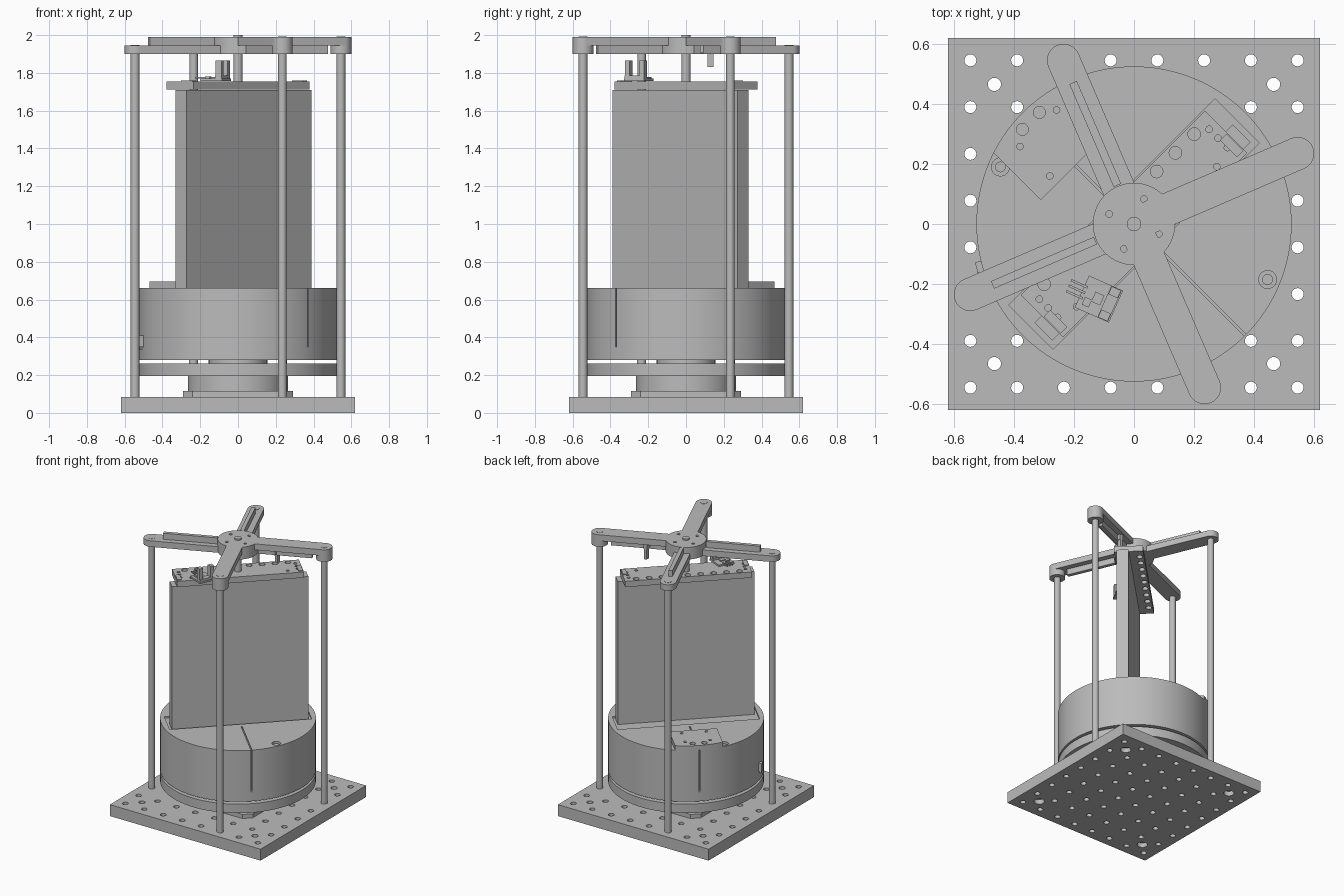
import bpy, bmesh, math
from mathutils import Matrix, Vector

cube = bpy.data.objects.get("Cube")
if cube:
    bpy.data.objects.remove(cube, do_unlink=True)

grey = bpy.data.materials.new("plain_grey")
grey.use_nodes = True
colour = (0.5, 0.5, 0.5, 1)
grey.diffuse_color = colour
grey.node_tree.nodes["Principled BSDF"].inputs["Base Color"].default_value = colour

DIAG = 45          # heading of the tall panel
ARM = 23.3         # heading of the first arm
ROD_R = 0.5935     # rod distance from the axis


def rot(deg):
    return Matrix.Rotation(math.radians(deg), 4, 'Z')


def add_prism(bm, pts, z0, z1, deg=0):
    """Extrude a counter-clockwise outline from z0 to z1."""
    m = rot(deg)
    low = [bm.verts.new(m @ Vector((x, y, z0))) for x, y in pts]
    top = [bm.verts.new(m @ Vector((x, y, z1))) for x, y in pts]
    bm.faces.new(low[::-1])
    bm.faces.new(top)
    n = len(pts)
    for i in range(n):
        j = (i + 1) % n
        bm.faces.new((low[i], low[j], top[j], top[i]))


def rect(x0, x1, y0, y1):
    return [(x0, y0), (x1, y0), (x1, y1), (x0, y1)]


def circle(x, y, r, n=24):
    return [(x + r * math.cos(math.tau * i / n), y + r * math.sin(math.tau * i / n))
            for i in range(n)]


def make(name, *parts):
    """One object from (outline, z0, z1, heading) parts."""
    bm = bmesh.new()
    for p in parts:
        add_prism(bm, *p)
    me = bpy.data.meshes.new(name)
    bm.to_mesh(me)
    bm.free()
    me.materials.append(grey)
    ob = bpy.data.objects.new(name, me)
    bpy.context.scene.collection.objects.link(ob)
    return ob


def cut(ob, *parts):
    """Subtract parts from an object and bake the result."""
    tool = make("cutter", *parts)
    tool.hide_render = True
    mod = ob.modifiers.new("cut", 'BOOLEAN')
    mod.object = tool
    mod.solver = 'EXACT'
    dg = bpy.context.evaluated_depsgraph_get()
    me = bpy.data.meshes.new_from_object(ob.evaluated_get(dg))
    ob.modifiers.clear()
    ob.data = me
    bpy.data.objects.remove(tool, do_unlink=True)


def smooth(ob):
    bpy.ops.object.select_all(action='DESELECT')
    ob.select_set(True)
    bpy.context.view_layer.objects.active = ob
    bpy.ops.object.shade_smooth_by_angle(angle=math.radians(30))


# Perforated base plate, with larger counterbored corner holes
base = make("base_plate", (rect(-.62, .62, -.62, .62), 0, .085))
grid = [-.545 + i * 1.09 / 7 for i in range(8)]
holes = [(circle(x, y, .02, 20), -.05, .2) for x in grid for y in grid]
corners = [(sx * .465, sy * .465) for sx in (-1, 1) for sy in (-1, 1)]
holes += [(circle(x, y, .022), -.05, .2) for x, y in corners]
cut(base, *holes)
cut(base, *[(circle(x, y, .036), -.05, .035) for x, y in corners])

# Motor flange, motor, lower disc and spacers
a, b = .29, .24
make("motor_flange", ([(-b, -a), (b, -a), (a, -b), (a, b), (b, a), (-b, a), (-a, b), (-a, -b)],
                      .085, .115))
make("motor_body", (circle(0, 0, .265, 64), .115, .195))
make("lower_disc", (circle(0, 0, .525, 128), .195, .262))
make("bearing_hub", (circle(0, 0, .155, 48), .262, .28))
make("spacers", *[(circle(.333, 0, .025), .262, .28, 45 + 90 * i) for i in range(4)])

# Drum with panel recess, two radial slits and two screw holes
drum = make("drum", (circle(0, 0, .525, 128), .28, .66))
screws = [(.445, -.185), (-.445, .19)]
cut(drum, (rect(-.486, .486, -.104, .104), .648, .8, DIAG),
    (rect(-.004, .004, .14, .6), .35, .8, DIAG),
    (rect(-.004, .004, -.6, -.14), .35, .8, DIAG),
    *[(circle(x, y, .03), .62, .8) for x, y in screws])
make("drum_screws", *[(circle(x, y, .018, 16), .61, .65) for x, y in screws])
make("drum_side_catch", (rect(.515, .545, -.018, .018), .35, .41, 195.5),
     (rect(.53, .54, -.01, .01), .335, .36, 195.5))

# Raised cover on the drum, its outer edge following the rim
half = math.asin(.163 / .525)
arc = [(.525 * math.sin(half * (1 - i / 8)), .525 * math.cos(half * (1 - i / 8)))
       for i in range(17)]
cover = make("drum_cover", ([(-.163, .276), (.163, .276)] + arc, .66, .695, DIAG))
cut(cover, *[(circle(s * x, y, r, 16), .67, .8, DIAG) for s in (-1, 1)
             for x, y, r in ((.04, .486, .02), (.086, .451, .011), (.085, .311, .011))])

# Tall panel and the drilled cap plate above it
make("tall_panel", (rect(-.467, .467, -.082, .002), .64, 1.71, DIAG))
cap = make("cap_plate", (rect(-.434, .434, -.1, .1), 1.712, 1.755, DIAG))
row = [(-.353 + i * .0883, .07, .021) for i in range(9)]
small = [(s * x, y, .011) for s in (-1, 1)
         for x, y in ((.4, .046), (.4, .004), (.4, -.04), (.33, -.06))]
cut(cap, *[(circle(x, y, r, 16), 1.73 if r < .02 else 1.6, 1.9, DIAG)
           for x, y, r in row + small])
make("cap_end_blocks", *[(rect(*sorted((s * .4, s * .43)), -.085, -.005), 1.755, 1.76, DIAG)
                         for s in (-1, 1)])

# Slotted sensor on a small circuit board
sensor = make("sensor_board", (rect(-.062, .062, -.058, .058), 1.757, 1.769),
              (rect(.02, .058, -.056, .056), 1.769, 1.785),
              (rect(-.045, -.02, -.04, -.012), 1.769, 1.78),
              (rect(-.02, .012, -.018, .018), 1.769, 1.777),
              *[(rect(.022, .056, *sorted((s * .028, s * .056))), 1.785, 1.865)
                for s in (-1, 1)],
              *[(rect(-.11, -.05, y - .004, y + .004), 1.769, 1.777)
                for y in (-.02, 0, .02)])
sensor.matrix_world = Matrix.Translation((-.117, -.25, 0)) @ rot(-24)

# Centre shaft and hub
make("centre_shaft", (circle(0, 0, .024, 32), 1.755, 2.0))
hub = make("hub", (circle(0, 0, .137, 64), 1.9, 1.99))
cut(hub, *[(circle(.089, 0, .011, 16), 1.95, 2.1, 68 + 90 * i) for i in range(4)])

# Four arms: two high with ribs below, two low with ribs on top
end = [(ROD_R + .055 * math.cos(t), .055 * math.sin(t))
       for t in (math.pi * (i / 16 - .5) for i in range(17))]
outline = [(.05, -.055)] + end + [(.05, .055)]
rib = rect(.14, .513, -.0135, .0135)
for i, side in enumerate(("right", "back", "left", "front")):
    deg = ARM + 90 * i
    high = side in ("right", "front")
    if high:
        parts = [(outline, 1.945, 1.99, deg), (rib, 1.9, 1.945, deg),
                 (circle(ROD_R, 0, .055, 32), 1.9, 1.945, deg)]
    else:
        parts = [(outline, 1.9, 1.945, deg), (rib, 1.945, 1.99, deg)]
    make(side + "_arm", *parts)
    make(side + "_rod", (circle(ROD_R, 0, .023, 24), .05, 1.992 if high else 1.947, deg))

# Flag hanging from an arm to trip the sensor
make("sensor_flag", (rect(.225, .245, .115, .145), 1.83, 1.93),
     (rect(.22, .25, .075, .145), 1.905, 1.945))

for ob in list(bpy.context.scene.collection.objects):
    if ob.type == 'MESH':
        smooth(ob)
